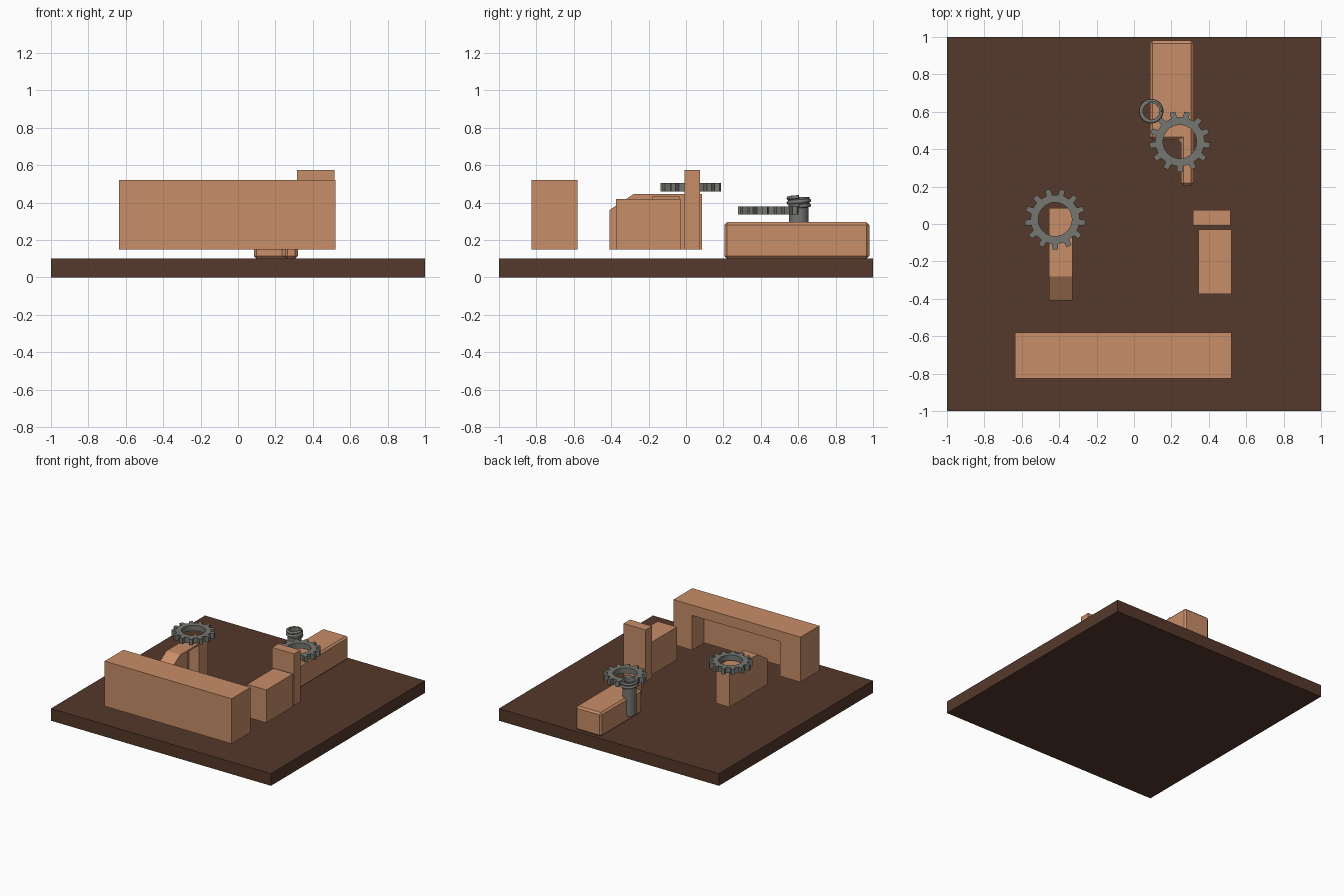
import bpy, bmesh, math
from mathutils import Matrix

cube = bpy.data.objects.get("Cube")
if cube:
    bpy.data.objects.remove(cube, do_unlink=True)


def material(name, rgb):
    mat = bpy.data.materials.new(name)
    mat.use_nodes = True
    color = (*rgb, 1)
    mat.diffuse_color = color
    mat.node_tree.nodes["Principled BSDF"].inputs["Base Color"].default_value = color
    return mat


WOOD = material("light_wood", (0.58, 0.27, 0.14))
FLOOR = material("dark_brown", (0.09, 0.04, 0.024))
METAL = material("grey_metal", (0.18, 0.18, 0.165))


def finish(name, bm, mat):
    bmesh.ops.recalc_face_normals(bm, faces=bm.faces)
    mesh = bpy.data.meshes.new(name)
    bm.to_mesh(mesh)
    bm.free()
    obj = bpy.data.objects.new(name, mesh)
    bpy.context.collection.objects.link(obj)
    if mat:
        mesh.materials.append(mat)
    return obj


def box(name, xs, ys, zs, mat=None):
    bm = bmesh.new()
    bmesh.ops.create_cube(bm, size=1)
    for v in bm.verts:
        for i, (lo, hi) in enumerate((xs, ys, zs)):
            v.co[i] = lo if v.co[i] < 0 else hi
    return finish(name, bm, mat)


def prism(name, points, direction, mat):
    bm = bmesh.new()
    face = bm.faces.new([bm.verts.new(p) for p in points])
    new = bmesh.ops.extrude_face_region(bm, geom=[face])["geom"]
    bmesh.ops.translate(bm, vec=direction, verts=[g for g in new if isinstance(g, bmesh.types.BMVert)])
    return finish(name, bm, mat)


def apply_modifier(obj, mod):
    bpy.context.view_layer.objects.active = obj
    bpy.ops.object.modifier_apply(modifier=mod.name)


def cut(obj, xs, ys, zs):
    cutter = box("cutter", xs, ys, zs)
    cutter.hide_render = True
    mod = obj.modifiers.new("cut", "BOOLEAN")
    mod.operation = "DIFFERENCE"
    mod.solver = "EXACT"
    mod.object = cutter
    apply_modifier(obj, mod)
    bpy.data.objects.remove(cutter, do_unlink=True)


def gear(name, center, teeth=13, root=0.132, tip=0.163, hole=0.09, height=0.045):
    # Each tooth has a root gap and a tapered tip; the inner ring matches point for point
    bm = bmesh.new()
    outer, inner = [], []
    step = math.tau / teeth
    for t in range(teeth):
        for frac, r in ((0, root), (0.5, root), (0.57, tip), (0.93, tip)):
            a = (t + frac) * step
            c, s = math.cos(a), math.sin(a)
            outer.append(bm.verts.new((r * c, r * s, 0)))
            inner.append(bm.verts.new((hole * c, hole * s, 0)))
    n = len(outer)
    for i in range(n):
        j = (i + 1) % n
        bm.faces.new((outer[i], outer[j], inner[j], inner[i]))
    new = bmesh.ops.extrude_face_region(bm, geom=bm.faces[:])["geom"]
    bmesh.ops.translate(bm, vec=(0, 0, height), verts=[g for g in new if isinstance(g, bmesh.types.BMVert)])
    bm.transform(Matrix.Translation(center))
    return finish(name, bm, METAL)


# Ground slab
box("base_slab", (-1, 1), (-1, 1), (0, 0.1), FLOOR)

# Long front counter, hollowed from behind
counter = box("front_counter", (-0.635, 0.52), (-0.825, -0.58), (0.15, 0.52), WOOD)
cut(counter, (-0.45, 0.35), (-0.736, -0.5), (0.1, 0.435))

# Low block and upright post on the left
box("low_block", (0.345, 0.52), (-0.375, -0.03), (0.15, 0.42), WOOD)
box("upright_post", (0.315, 0.515), (-0.008, 0.075), (0.15, 0.575), WOOD)

# Sloped stand on the right with a side recess
outline = [(-0.41, 0.15), (0.085, 0.15), (0.085, 0.445), (-0.28, 0.445), (-0.41, 0.36)]
stand = prism("sloped_stand", [(-0.455, y, z) for y, z in outline], (0.125, 0, 0), WOOD)
cut(stand, (-0.42, -0.3), (-0.18, -0.035), (0.1, 0.43))

# L-shaped bench at the back with softened edges
plan = [(0.085, 0.98), (0.085, 0.45), (0.25, 0.45), (0.25, 0.205), (0.32, 0.205), (0.32, 0.98)]
bench = prism("back_bench", [(x, y, 0.1) for x, y in plan], (0, 0, 0.195), WOOD)
bevel = bench.modifiers.new("bevel", "BEVEL")
bevel.width = 0.014
bevel.segments = 1
apply_modifier(bench, bevel)

# Gears
gear("stand_gear", (-0.422, 0.025, 0.46))
gear("bench_gear", (0.245, 0.44, 0.335))

# Hollow worm shaft, turned from a profile
CX, CY = 0.092, 0.603
bm = bmesh.new()
profile = [(0.052, 0.15), (0.052, 0.375), (0.056, 0.385), (0.056, 0.43), (0.044, 0.43), (0.044, 0.15)]
ring = [bm.verts.new((CX + r, CY, z)) for r, z in profile]
edges = [bm.edges.new((ring[i], ring[(i + 1) % len(ring)])) for i in range(len(ring))]
bmesh.ops.spin(bm, geom=ring + edges, cent=(CX, CY, 0), axis=(0, 0, 1), angle=math.tau, steps=24, use_duplicate=False)
bmesh.ops.remove_doubles(bm, verts=bm.verts, dist=0.0005)
finish("worm_shaft", bm, METAL)

# Helical thread around the shaft top
curve = bpy.data.curves.new("worm_thread", "CURVE")
curve.dimensions = "3D"
curve.bevel_depth = 0.011
curve.bevel_resolution = 1
curve.use_fill_caps = True
spline = curve.splines.new("POLY")
turns, per_turn = 2, 20
spline.points.add(turns * per_turn)
for i, p in enumerate(spline.points):
    a = math.tau * i / per_turn
    p.co = (CX + 0.055 * math.cos(a), CY + 0.055 * math.sin(a), 0.38 + 0.025 * i / per_turn, 1)
curve.materials.append(METAL)
bpy.context.collection.objects.link(bpy.data.objects.new("worm_thread", curve))
